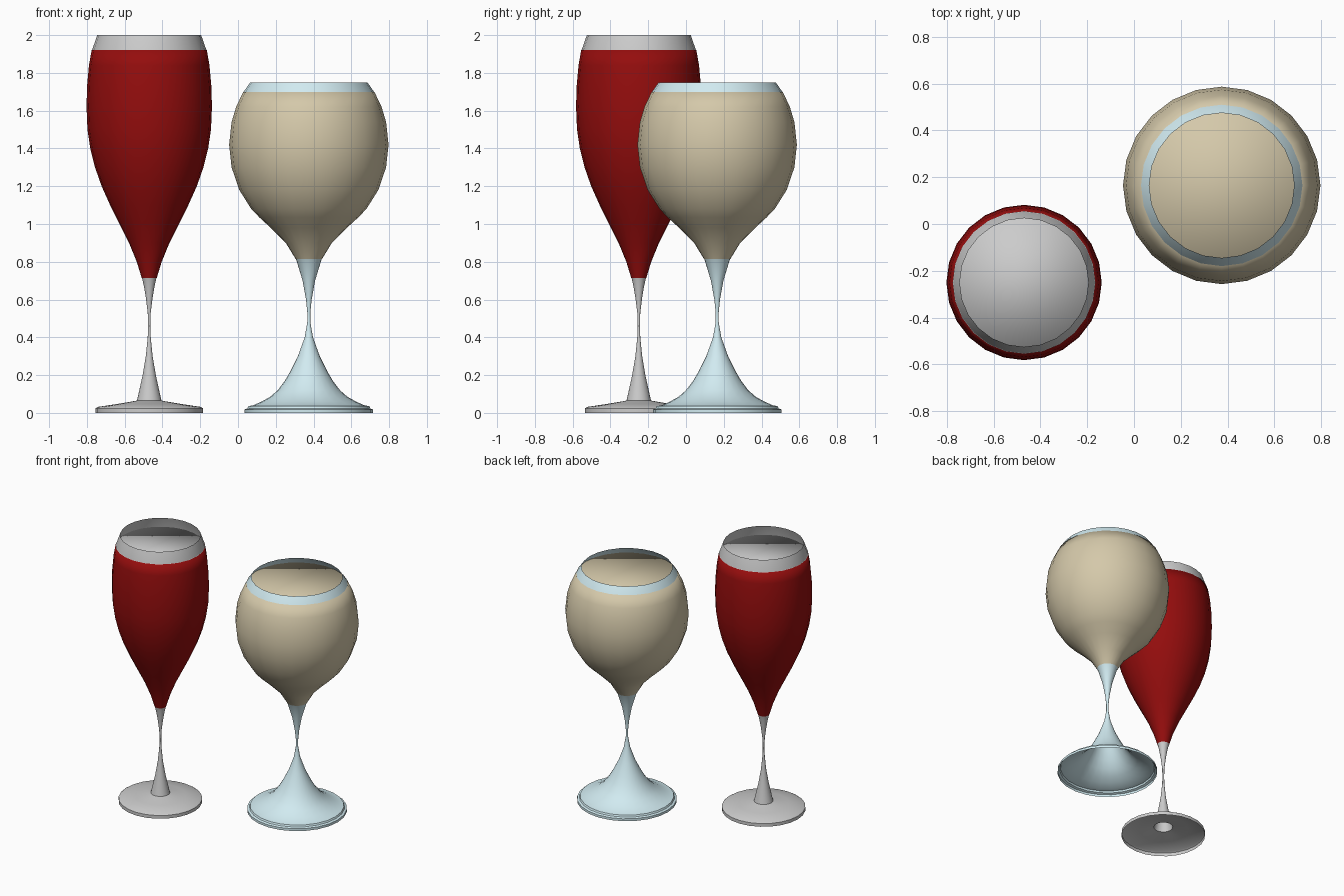
import bpy, bmesh
from math import sin, cos, tau

if "Cube" in bpy.data.objects:
    bpy.data.objects.remove(bpy.data.objects["Cube"])

SIDES = 24


def material(name, color):
    m = bpy.data.materials.new(name)
    m.diffuse_color = color
    m.use_nodes = True
    m.node_tree.nodes["Principled BSDF"].inputs["Base Color"].default_value = m.diffuse_color
    return m


def lathe(name, profile, x, y, mat=None, cap_mat=None, cap=False, angle=None):
    """Revolve (radius, height) points; optionally close the top with one flat face."""
    bm = bmesh.new()
    rings = [[bm.verts.new((r * cos(tau * i / SIDES), r * sin(tau * i / SIDES), z))
              for i in range(SIDES)] for r, z in profile]
    for a, b in zip(rings, rings[1:]):
        for i in range(SIDES):
            j = (i + 1) % SIDES
            bm.faces.new((a[i], a[j], b[j], b[i]))
    if cap:
        top = bm.faces.new(rings[-1])
        top.material_index = 1 if cap_mat else 0
    me = bpy.data.meshes.new(name)
    bm.to_mesh(me)
    bm.free()
    for m in (mat, cap_mat):
        if m:
            me.materials.append(m)
    ob = bpy.data.objects.new(name, me)
    bpy.context.collection.objects.link(ob)
    ob.location = (x, y, 0)
    bpy.ops.object.select_all(action='DESELECT')
    ob.select_set(True)
    bpy.context.view_layer.objects.active = ob
    if angle:
        bpy.ops.object.shade_smooth_by_angle(angle=angle)
    else:
        bpy.ops.object.shade_smooth()
    return ob


def swell(profile, d=0.002):
    return [(r + d, z) for r, z in profile]


red = material("red_wine", (0.30, 0.004, 0.004, 1))
grey = material("clear_grey", (0.6, 0.6, 0.6, 1))
tan = material("white_wine", (0.66, 0.58, 0.40, 1))
blue = material("pale_blue_glass", (0.64, 0.83, 0.88, 1))

# Tall glass: foot and stem, then the part of the bowl holding wine, then rim
tall_foot = [(.285, 0), (.285, .024), (.272, .032), (.17, .047), (.065, .065), (.057, .1),
             (.035, .2), (.018, .3), (.008, .4), (.006, .46), (.008, .53), (.018, .61),
             (.028, .67)]
tall_bowl = [(.038, .715), (.064, .8), (.105, .9), (.155, 1.0), (.205, 1.1), (.25, 1.2),
             (.285, 1.3), (.31, 1.4), (.325, 1.5), (.33, 1.62), (.327, 1.73),
             (.317, 1.84), (.303, 1.92)]
lathe("tall_glass", tall_foot + tall_bowl + [(.275, 2.0)], -.47, -.25, grey, angle=.6)
lathe("tall_glass_wine", swell(tall_bowl), -.47, -.25, red, grey, cap=True)

# Round glass: flared foot and stem, pear-shaped bowl, narrow rim
round_foot = [(.34, 0), (.34, .018), (.325, .024), (.32, .036), (.295, .04), (.25, .06),
              (.205, .085), (.165, .12), (.127, .17), (.098, .22), (.058, .3),
              (.022, .4), (.008, .48), (.008, .53), (.015, .6), (.033, .7)]
round_bowl = [(.068, .815), (.12, .9), (.2, .98), (.26, 1.035), (.303, 1.08), (.366, 1.18),
              (.407, 1.3), (.42, 1.42), (.407, 1.54), (.383, 1.62), (.345, 1.7)]
lathe("round_glass", round_foot + round_bowl + [(.31, 1.75)], .375, .165, blue, angle=.6)
lathe("round_glass_wine", swell(round_bowl), .375, .165, tan, cap=True)
